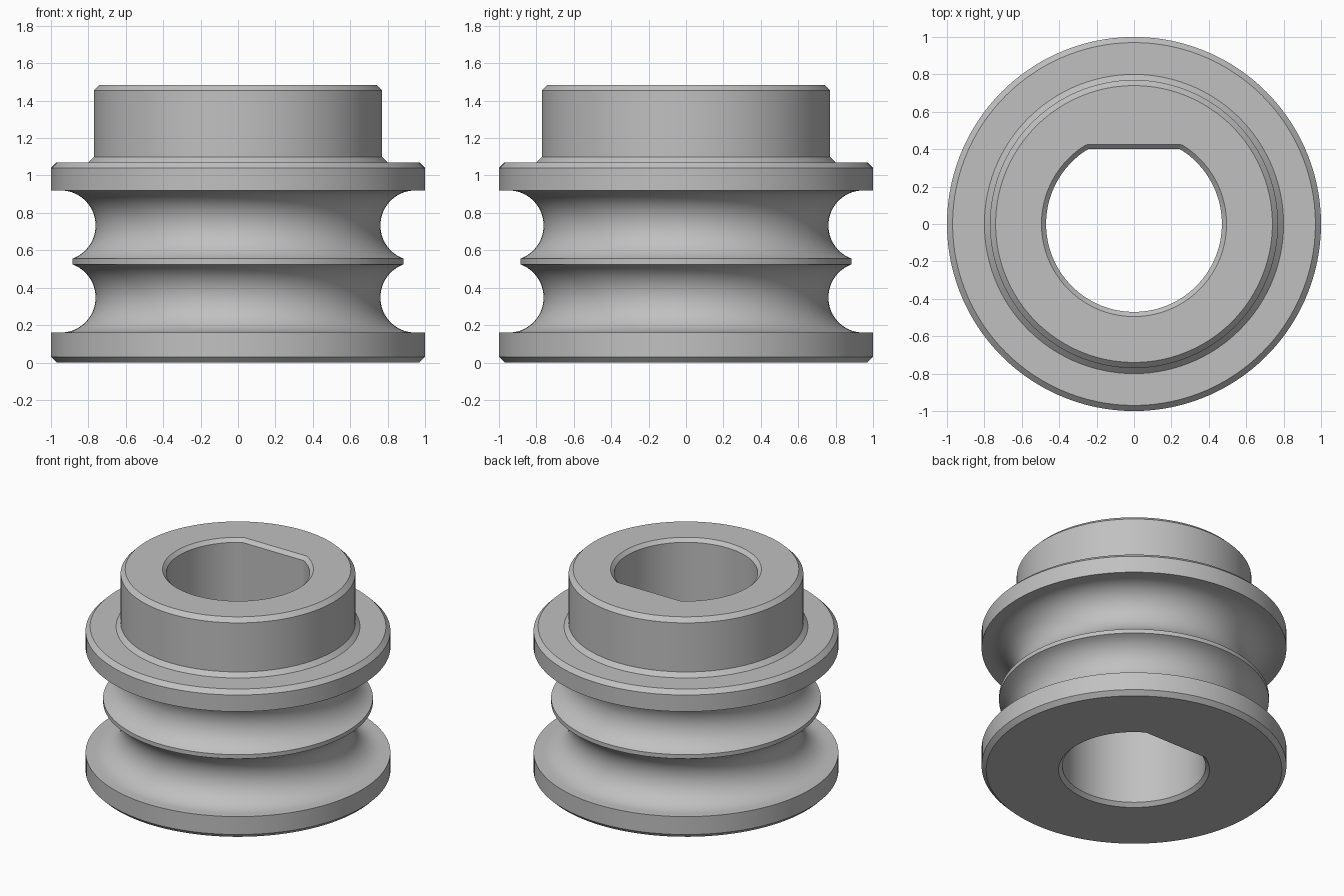
import bpy, bmesh
from math import sin, cos, pi, radians, atan2, hypot

cube = bpy.data.objects.get("Cube")
if cube:
    bpy.data.objects.remove(cube, do_unlink=True)

# Single metal colour
metal = bpy.data.materials.new("grey metal")
metal.use_nodes = True
grey = (0.53, 0.53, 0.53, 1)
metal.diffuse_color = grey
metal.node_tree.nodes["Principled BSDF"].inputs["Base Color"].default_value = grey

HEIGHT = 1.485
CHAMFER = 0.03
STEP = 3
FLAT_CORNER = 58.4


def groove(start, end, centre, steps=24):
    """Round rope groove as (radius, height) points between two rim points."""
    cr, cz = centre
    a0 = atan2(start[1] - cz, start[0] - cr) % (2 * pi)
    a1 = atan2(end[1] - cz, end[0] - cr) % (2 * pi)
    if a0 < a1:
        a0 += 2 * pi
    r0, r1 = (hypot(p[0] - cr, p[1] - cz) for p in (start, end))
    points = []
    for i in range(steps + 1):
        t = i / steps
        a, r = a0 + (a1 - a0) * t, r0 + (r1 - r0) * t
        points.append((cr + r * cos(a), cz + r * sin(a)))
    return points


# Outer profile: lower flange, two grooves with a ridge, upper flange, hub
profile = [(1 - CHAMFER, 0), (1, CHAMFER), (1, 0.16)]
profile += groove((0.95, 0.16), (0.885, 0.525), (0.95, 0.345))
profile += groove((0.885, 0.555), (0.95, 0.92), (0.95, 0.735))
profile += [(1, 0.92), (1, 1.07 - CHAMFER), (1 - CHAMFER, 1.07),
            (0.80, 1.07), (0.77, 1.10),
            (0.77, HEIGHT - CHAMFER), (0.77 - CHAMFER, HEIGHT)]
rings = [(r, z, None) for r, z in profile]

# Bore with one flat side towards the back, chamfered at both ends
BORE, FLAT, LIP = 0.47, 0.40, 0.025
rings += [(BORE + LIP, HEIGHT, FLAT + LIP), (BORE, HEIGHT - LIP, FLAT),
          (BORE, LIP, FLAT), (BORE + LIP, 0, FLAT + LIP)]

# Angles around the axis, shifted so that two land on the flat's corners
snap = {57: FLAT_CORNER, 123: 180 - FLAT_CORNER}
angles = [radians(snap.get(a, a)) for a in range(0, 360, STEP)]


def make_ring(bm, radius, z, flat):
    verts = []
    for a in angles:
        r = radius
        if flat and sin(a) > 0:
            r = min(r, flat / sin(a))
        verts.append(bm.verts.new((r * cos(a), r * sin(a), z)))
    return verts


# Join the rings into one closed solid
bm = bmesh.new()
loops = [make_ring(bm, *ring) for ring in rings]
n = len(angles)
for i, low in enumerate(loops):
    high = loops[(i + 1) % len(loops)]
    for j in range(n):
        k = (j + 1) % n
        bm.faces.new((low[j], low[k], high[k], high[j]))
bmesh.ops.recalc_face_normals(bm, faces=bm.faces)
mesh = bpy.data.meshes.new("grooved_pulley")
bm.to_mesh(mesh)
bm.free()
mesh.materials.append(metal)

pulley = bpy.data.objects.new("grooved_pulley", mesh)
bpy.context.collection.objects.link(pulley)
bpy.ops.object.select_all(action="DESELECT")
pulley.select_set(True)
bpy.context.view_layer.objects.active = pulley
bpy.ops.object.shade_smooth_by_angle(angle=radians(20))
